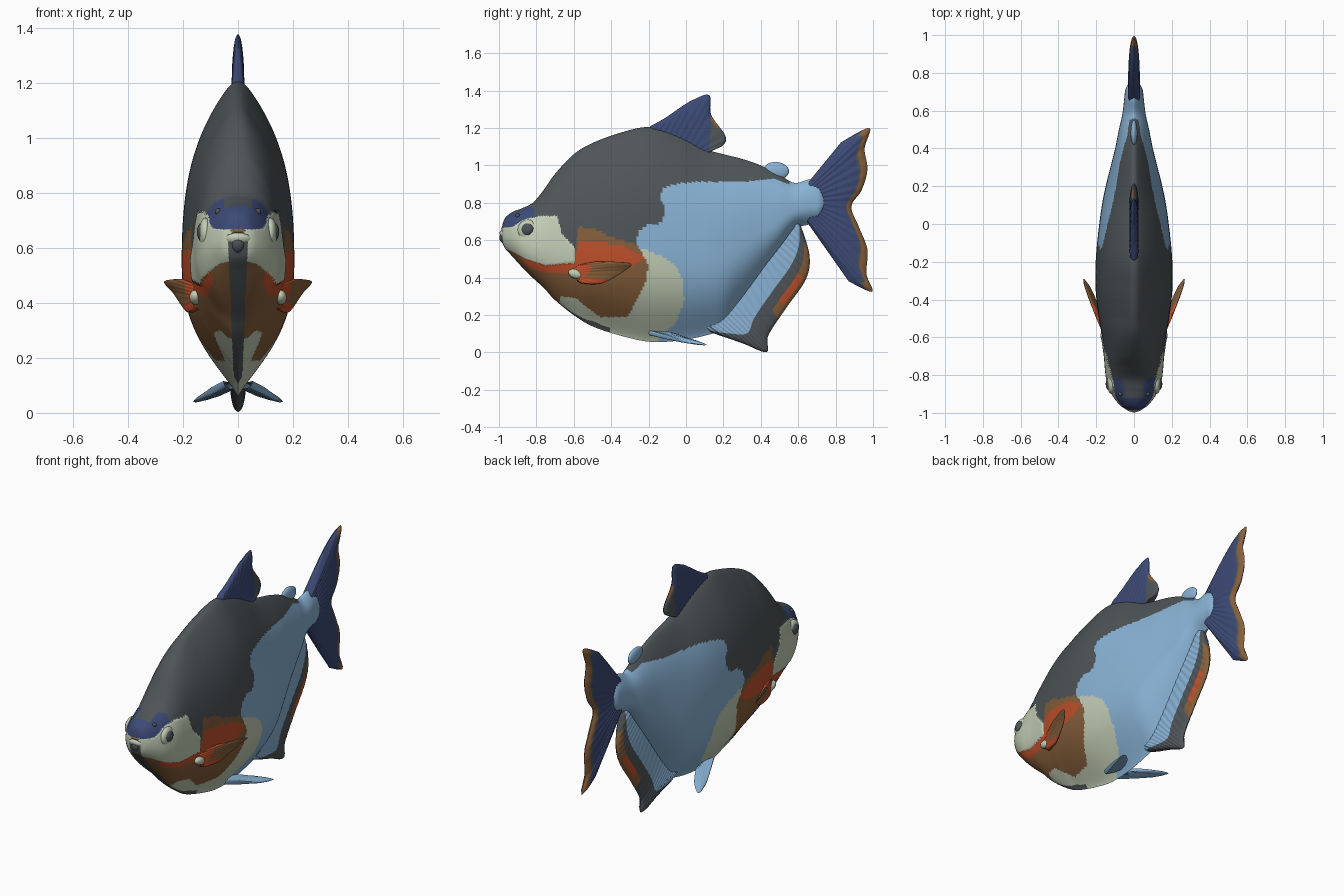
import bpy, bmesh, math
from mathutils import Vector

default_cube = bpy.data.objects.get("Cube")
if default_cube:
    bpy.data.objects.remove(default_cube)

PALETTE = {
    "slate grey": (.078, .09, .097),
    "light blue": (.25, .45, .67),
    "pale cream": (.55, .62, .47),
    "warm brown": (.24, .115, .044),
    "red orange": (.53, .08, .025),
    "navy blue": (.046, .068, .18),
}
COLOURS = list(PALETTE)
materials = []
for colour_name, rgb in PALETTE.items():
    mat = bpy.data.materials.new(colour_name)
    mat.use_nodes = True
    mat.diffuse_color = (*rgb, 1)
    shader = next(n for n in mat.node_tree.nodes if n.type == 'BSDF_PRINCIPLED')
    shader.inputs["Base Color"].default_value = (*rgb, 1)
    shader.inputs["Roughness"].default_value = .6
    materials.append(mat)


def spline(points, count):
    """Smooth curve through the points, sampled evenly by control point."""
    pts = [Vector(p) for p in points]
    last = len(pts) - 1
    result = []
    for k in range(count + 1):
        s = k / count * last
        i = min(int(s), last - 1)
        t = s - i
        a, b, c, d = (pts[max(0, min(last, i + o))] for o in (-1, 0, 1, 2))
        result.append(b + ((c - a) * t + (a * 2 - b * 5 + c * 4 - d) * t ** 2
                           + (b * 3 - a - c * 3 + d) * t ** 3) / 2)
    return result


def inside(poly, y, z):
    """Point in polygon test in the side plane."""
    hit = False
    for (y0, z0), (y1, z1) in zip(poly, poly[1:] + poly[:1]):
        if (z0 > z) != (z1 > z) and y < y0 + (z - z0) * (y1 - y0) / (z1 - z0):
            hit = not hit
    return hit


def finish(bm, name, mirrored=False):
    bmesh.ops.remove_doubles(bm, verts=bm.verts, dist=.0003)
    bmesh.ops.recalc_face_normals(bm, faces=bm.faces)
    mesh = bpy.data.meshes.new(name)
    bm.to_mesh(mesh)
    bm.free()
    for mat in materials:
        mesh.materials.append(mat)
    obj = bpy.data.objects.new(name, mesh)
    bpy.context.collection.objects.link(obj)
    if mirrored:
        obj.modifiers.new("Mirror", 'MIRROR')
    bpy.ops.object.select_all(action='DESELECT')
    obj.select_set(True)
    bpy.context.view_layer.objects.active = obj
    bpy.ops.object.shade_smooth_by_angle(angle=math.radians(50))


# Body colour patches as side outlines (y, z)
CHEEK = [(-1.1, .66), (-.93, .67), (-.87, .71), (-.78, .73), (-.69, .73), (-.66, .63),
         (-.595, .56), (-.595, .48), (-.75, .465), (-.86, .5), (-.93, .54), (-1.1, .6)]
PATCHES = [
    ("pale cream", CHEEK),
    ("navy blue", [(-1.1, .66), (-.93, .67), (-.87, .71), (-.81, .71), (-.81, .77),
                   (-.93, .8), (-1.1, .8)]),
    ("red orange", [(-.89, .52), (-.86, .5), (-.75, .465), (-.6, .48), (-.57, .59),
                    (-.43, .585), (-.33, .565), (-.22, .51), (-.29, .46), (-.5, .43),
                    (-.6, .42), (-.78, .43), (-.86, .47)]),
    ("warm brown", [(-.575, .67), (-.5, .665), (-.43, .63), (-.26, .575), (-.2, .47),
                    (-.22, .36), (-.25, .31), (-.31, .19), (-.46, .19), (-.54, .25),
                    (-.59, .29), (-.67, .3), (-.7, .2), (-1, .4), (-.96, .56), (-.6, .46)]),
    ("pale cream", [(-.27, .57), (-.14, .52), (-.05, .46), (-.02, .4), (-.01, .28),
                    (-.05, .16), (-.13, .1), (-.17, 0), (-.8, 0), (-.7, .31), (-.3, .35)]),
    ("light blue", [(-.25, .65), (-.2, .69), (-.13, .69), (-.11, .76), (-.14, .84), (-.12, .88),
                    (-.06, .9), (.07, .915), (.29, .91), (.47, .93), (.55, .9), (.6, 1),
                    (.9, 1), (.9, .3), (.4, 0), (-.2, 0), (-.27, .57)]),
]


def body_colour(centre):
    x, y, z = centre
    if y < -.4 and abs(x) < .01 + .042 * z and z < .65:
        return "slate grey"
    if -.92 < y < -.8 and z > .745 and abs(x) < .05:
        return "slate grey"
    return next((c for c, poly in PATCHES if inside(poly, y, z)), "slate grey")


# Body stations: y, top, bottom, half width
STATIONS = [
    (-.985, .665, .60, .03), (-.97, .715, .56, .06), (-.93, .75, .515, .096),
    (-.88, .77, .46, .125), (-.82, .80, .40, .142), (-.76, .87, .345, .149),
    (-.7, .955, .28, .154), (-.6, 1.06, .2, .168), (-.5, 1.12, .14, .186),
    (-.35, 1.175, .09, .203), (-.2, 1.205, .058, .203), (-.05, 1.165, .062, .19),
    (.1, 1.09, .09, .17), (.2, 1.06, .13, .15), (.3, 1.035, .26, .125),
    (.4, 1.0, .4, .1), (.5, .95, .54, .08), (.58, .907, .655, .062),
    (.66, .925, .685, .052), (.71, .91, .70, .046), (.735, .86, .75, .034),
]


def build_body(rings=280, sides=240):
    bm = bmesh.new()
    loops = []
    for y, top, bottom, width in spline([Vector(s) for s in STATIONS], rings):
        middle = bottom + (top - bottom) * .43
        blend = max(0, min(1, (y + .85) / .35))
        loop = []
        for k in range(sides):
            angle = math.tau * k / sides
            c, s = math.cos(angle), math.sin(angle)
            z = middle + s * ((top - middle) if s > 0 else (middle - bottom))
            # Full flanks that pinch into a back ridge and a belly keel
            pinch = .55 * s ** 4 if s > 0 else .97 * abs(s) ** 3
            x = math.copysign(abs(c) ** .8 * width * (1 - pinch * blend), c)
            if inside(CHEEK, y, z):
                x *= 1.04
            loop.append(bm.verts.new((x, y, z)))
        loops.append(loop)
    for a, b in zip(loops, loops[1:]):
        for k in range(sides):
            j = (k + 1) % sides
            bm.faces.new((a[k], a[j], b[j], b[k]))
    bm.faces.new(loops[0])
    bm.faces.new(loops[-1])
    for face in bm.faces:
        face.material_index = COLOURS.index(body_colour(face.calc_center_median()))
    finish(bm, "body")


def fin(name, base, tip, thick, rays, rule, normal=(1, 0, 0), mirrored=False):
    """Ribbed sheet lofted from a base curve to a tip curve, thinning at its rim."""
    count, steps = rays * 6, 24
    if len(base[0]) == 2:
        base, tip = ([(0, *p) for p in curve] for curve in (base, tip))
    inner, outer = spline(base, count), spline(tip, count)
    across = Vector(normal).normalized()
    bm = bmesh.new()
    for side in (1, -1):
        grid = []
        for i in range(count + 1):
            u = i / count
            rim = min(1, math.sqrt(max(0, u * (1 - u)) * 14))
            rib = 1 + .06 * math.cos(math.tau * rays * u)
            row = []
            for j in range(steps + 1):
                v = j / steps
                half = thick * rim * rib * math.sqrt(max(0, 1 - v ** 3))
                row.append(bm.verts.new(inner[i].lerp(outer[i], v) + across * side * half))
            grid.append(row)
        for i in range(count):
            for j in range(steps):
                face = bm.faces.new((grid[i][j], grid[i + 1][j],
                                     grid[i + 1][j + 1], grid[i][j + 1]))
                colour = rule((i + .5) / count, (j + .5) / steps, face.calc_center_median())
                face.material_index = COLOURS.index(colour)
    finish(bm, name, mirrored)


def blob(name, centre, size, colour, mirrored=False, tilt=0):
    """Smooth ellipsoid."""
    bm = bmesh.new()
    bmesh.ops.create_uvsphere(bm, u_segments=24, v_segments=14, radius=1)
    bmesh.ops.scale(bm, vec=size, verts=bm.verts)
    for vert in bm.verts:
        vert.co.rotate(Vector((0, 1, 0)).rotation_difference(
            Vector((0, math.cos(tilt), math.sin(tilt)))))
        vert.co += Vector(centre)
    for face in bm.faces:
        face.material_index = COLOURS.index(colour)
    finish(bm, name, mirrored)


def tail_rule(u, v, p):
    if .07 < u < .93 and v > .82:
        return "warm brown" if v > .87 else "slate grey"
    return "navy blue"


def dorsal_rule(u, v, p):
    if p.y > .125 + (p.z - 1.1) * .05:
        return "warm brown" if v > .93 and p.z > 1.2 else "slate grey"
    return "navy blue"


def anal_rule(u, v, p):
    if v < .5:
        return "light blue"
    if .52 < u < .9 and v > .76:
        return "red orange" if .57 < u < .71 and v < .93 else "warm brown"
    return "slate grey"


def pectoral_rule(u, v, p):
    return "red orange" if v < .3 or u > .68 or u < .1 else "warm brown"


build_body()

# Median fins
fin("tail_fin", [(.65, .905), (.68, .86), (.69, .8), (.68, .75), (.645, .7)],
    [(.83, 1.125), (.98, 1.2), (.955, 1.09), (.97, .98), (.94, .87), (.885, .78),
     (.925, .67), (.97, .55), (.965, .42), (.995, .325), (.87, .38)], .03, 18, tail_rule)
fin("dorsal_fin", [(-.2, 1.19), (-.08, 1.15), (.04, 1.09), (.13, 1.06)],
    [(-.19, 1.21), (-.11, 1.255), (-.03, 1.31), (.04, 1.352), (.125, 1.375), (.135, 1.27),
     (.21, 1.16), (.195, 1.105), (.12, 1.08)], .022, 14, dorsal_rule)
fin("anal_fin", [(.1, .13), (.19, .17), (.28, .27), (.42, .46), (.52, .59), (.6, .7)],
    [(.14, .105), (.3, .05), (.43, .003), (.44, .09), (.53, .23), (.64, .39),
     (.66, .52), (.61, .69)], .03, 26, anal_rule)
blob("adipose_fin", (0, .483, .972), (.018, .068, .046), "light blue", tilt=-.1)

# Paired fins
fin("pectoral_fin", [(.15, -.58, .465), (.15, -.59, .42), (.15, -.58, .38)],
    [(.2, -.48, .487), (.268, -.3, .478), (.236, -.33, .435), (.19, -.45, .37),
     (.165, -.56, .37)], .013, 9, pectoral_rule, (.85, -.3, .4), True)
fin("pelvic_fin", [(.05, -.2, .105), (.03, -.14, .1), (.02, -.1, .1)],
    [(.1, -.09, .08), (.145, .02, .052), (.16, .11, .04), (.09, .05, .06), (.03, -.05, .09)],
    .013, 8, lambda u, v, p: "light blue", (.45, .1, 1), True)
blob("pectoral_fin_root", (.155, -.59, .42), (.022, .04, .025), "pale cream", True, -.3)

# Face details
blob("upper_lip", (0, -.966, .662), (.045, .022, .012), "warm brown")
blob("lower_lip", (0, -.963, .63), (.052, .036, .024), "pale cream", tilt=-.5)
blob("chin", (0, -.962, .612), (.028, .037, .034), "slate grey", tilt=-.6)
blob("eye_socket", (.118, -.845, .655), (.024, .055, .055), "pale cream", True)
blob("eye", (.127, -.847, .658), (.023, .036, .036), "slate grey", True)
blob("nostril", (.072, -.9, .732), (.012, .012, .012), "slate grey", True)
